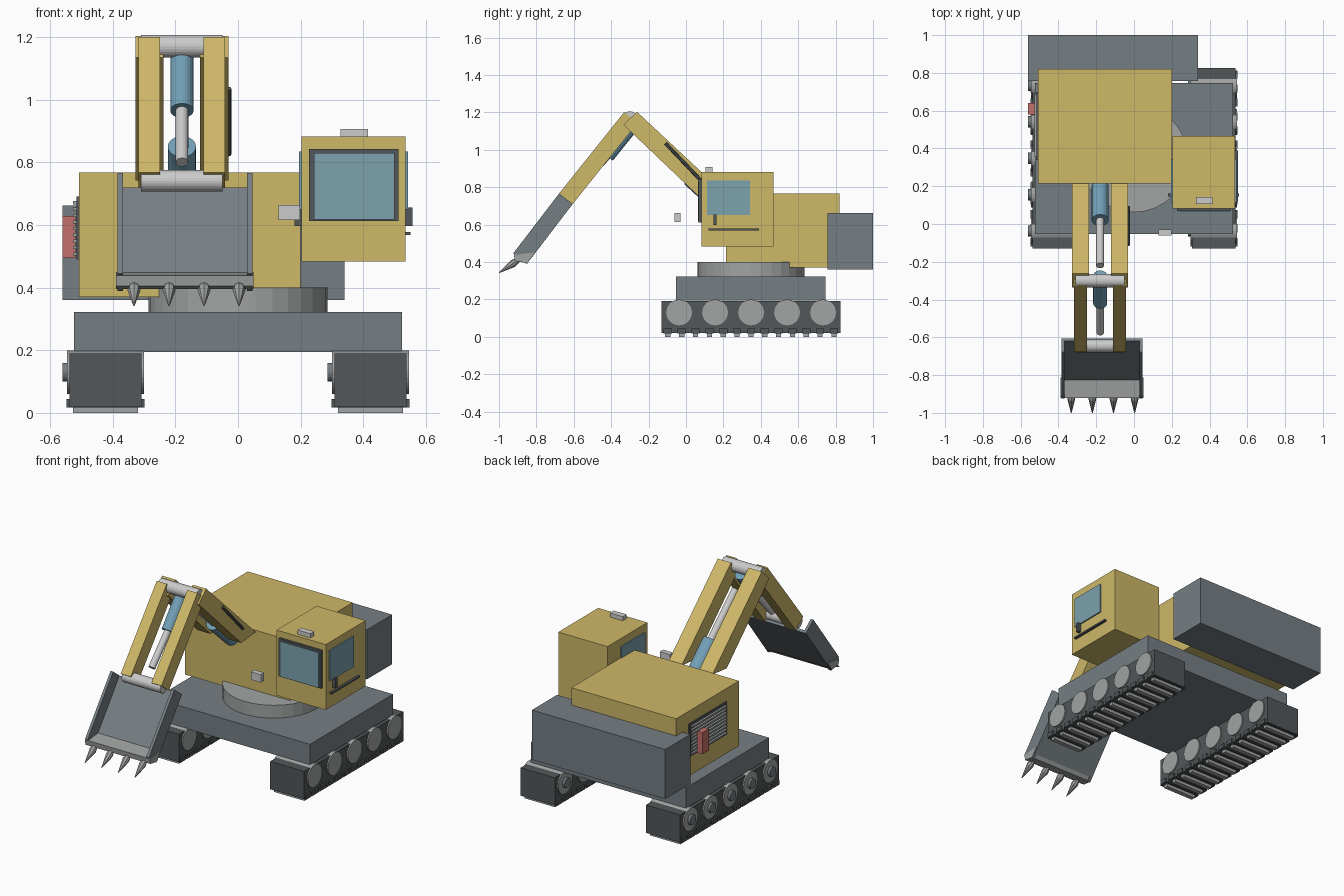
import bpy, bmesh, math
from mathutils import Vector

if "Cube" in bpy.data.objects:
    bpy.data.objects.remove(bpy.data.objects["Cube"])


def material(name, rgb):
    m = bpy.data.materials.new(name)
    m.diffuse_color = (*rgb, 1)
    m.use_nodes = True
    m.node_tree.nodes["Principled BSDF"].inputs["Base Color"].default_value = m.diffuse_color
    return m


YELLOW = material("yellow_paint", (0.62, 0.48, 0.14))
GREY = material("mid_grey", (0.18, 0.21, 0.23))
DARK = material("dark_rubber", (0.085, 0.095, 0.1))
STEEL = material("light_steel", (0.6, 0.6, 0.58))
DISC = material("disc_grey", (0.36, 0.37, 0.37))
GLASS = material("glass_blue", (0.2, 0.36, 0.42))
BLUE = material("cylinder_blue", (0.17, 0.35, 0.47))
RED = material("red_paint", (0.55, 0.16, 0.14))


def finish(bm, name, mat, smooth=False):
    bmesh.ops.recalc_face_normals(bm, faces=bm.faces)
    me = bpy.data.meshes.new(name)
    bm.to_mesh(me)
    bm.free()
    me.materials.append(mat)
    ob = bpy.data.objects.new(name, me)
    bpy.context.scene.collection.objects.link(ob)
    return ob


def prism(name, profile, x0, x1, mat):
    """Extrude a (y, z) profile from x0 to x1."""
    bm = bmesh.new()
    a = [bm.verts.new((x0, y, z)) for y, z in profile]
    b = [bm.verts.new((x1, y, z)) for y, z in profile]
    bm.faces.new(a)
    bm.faces.new(b)
    n = len(profile)
    for i in range(n):
        j = (i + 1) % n
        bm.faces.new((a[i], a[j], b[j], b[i]))
    return finish(bm, name, mat)


def box(name, x, y, z, mat):
    return prism(name, [(y[0], z[0]), (y[1], z[0]), (y[1], z[1]), (y[0], z[1])], x[0], x[1], mat)


def rod(name, p, q, r, mat, r2=None, sides=24):
    """Cylinder or cone from p to q."""
    p, q = Vector(p), Vector(q)
    bm = bmesh.new()
    bmesh.ops.create_cone(bm, cap_ends=True, segments=sides, radius1=r,
                          radius2=r if r2 is None else r2, depth=(q - p).length)
    rot = Vector((0, 0, 1)).rotation_difference(q - p)
    for v in bm.verts:
        v.co = rot @ v.co + (p + q) / 2
    return finish(bm, name, mat)


def bar(p, q, lo, hi):
    """Profile following p-q, offset lo..hi along the upward normal."""
    p, q = Vector(p), Vector(q)
    d = (q - p).normalized()
    n = Vector((d.y, -d.x))
    return [tuple(p + n * lo), tuple(q + n * lo), tuple(q + n * hi), tuple(p + n * hi)]


# Tracks: belt, road wheels, hubs on the left faces, pads and grousers
for side, cx in (("left", -0.423), ("right", 0.423)):
    box(f"{side}_track", (cx - 0.115, cx + 0.115), (-0.13, 0.825), (0.02, 0.19), DARK)
    for i in range(5):
        y = -0.037 + 0.1925 * i
        rod(f"{side}_wheel_{i}", (cx - 0.123, y, 0.13), (cx + 0.123, y, 0.13), 0.069, DISC)
        rod(f"{side}_hub_{i}", (cx - 0.138, y, 0.13), (cx - 0.12, y, 0.13), 0.03, GREY)
    for i in range(13):
        y = -0.097 + 0.074 * i
        box(f"{side}_pad_{i}", (cx - 0.125, cx + 0.125), (y - 0.022, y + 0.022), (0.018, 0.045), DARK)
        box(f"{side}_grouser_{i}", (cx - 0.103, cx + 0.103), (y - 0.014, y + 0.014), (0, 0.02), DISC)

# Undercarriage and slew ring
box("undercarriage", (-0.523, 0.523), (-0.053, 0.747), (0.195, 0.322), GREY)
rod("slew_ring", (0, 0.348, 0.32), (0, 0.348, 0.4), 0.286, DISC, sides=32)

# Upper body and counterweight
box("body", (-0.508, 0.2), (0.215, 0.82), (0.37, 0.767), YELLOW)
box("counterweight", (-0.56, 0.34), (0.757, 1.0), (0.36, 0.662), GREY)

# Side grille and red box
box("grille_panel", (-0.515, -0.5), (0.34, 0.7), (0.49, 0.69), DARK)
for i in range(9):
    z = 0.507 + 0.0205 * i
    box(f"grille_slat_{i}", (-0.527, -0.51), (0.355, 0.685), (z - 0.005, z + 0.005), DISC)
box("red_extinguisher", (-0.56, -0.518), (0.58, 0.64), (0.495, 0.628), RED)

# Cab with windows, handles, lamp and mirror
box("cab", (0.203, 0.535), (0.082, 0.467), (0.483, 0.882), YELLOW)
box("front_window_frame", (0.227, 0.513), (0.068, 0.09), (0.612, 0.843), DARK)
box("front_window", (0.243, 0.499), (0.063, 0.08), (0.617, 0.83), GLASS)
for side, s in (("left", -1), ("right", 1)):
    def xs(a, b):
        return (0.369 + s * a, 0.369 + s * b)
    box(f"{side}_window", xs(0.16, 0.174), (0.113, 0.342), (0.65, 0.835), GLASS)
    box(f"{side}_handle", xs(0.165, 0.188), (0.146, 0.162), (0.597, 0.655), DARK)
box("door_rail", (0.53, 0.55), (0.12, 0.39), (0.568, 0.578), DARK)
box("roof_lamp", (0.327, 0.415), (0.105, 0.142), (0.88, 0.907), STEEL)
box("mirror", (0.13, 0.198), (-0.062, -0.03), (0.615, 0.663), STEEL)

# Boom plates and stick plates
boom = [(-0.262, 1.203), (0.215, 0.757), (0.077, 0.742), (-0.335, 1.134)]
ELBOW, WRIST, TIP = (-0.295, 1.172), (-0.642, 0.738), (-0.888, 0.417)
for i, cx in enumerate((-0.283, -0.076)):
    prism(f"boom_plate_{i}", boom, cx - 0.045, cx + 0.045, YELLOW)
    prism(f"stick_plate_{i}", bar(ELBOW, WRIST, -0.046, 0.046), cx - 0.034, cx + 0.034, YELLOW)
rod("elbow_pin", (-0.31, -0.3, 1.17), (-0.05, -0.3, 1.17), 0.036, STEEL)
rod("wrist_pin", (-0.31, -0.645, 0.741), (-0.05, -0.645, 0.741), 0.034, STEEL)
rod("boom_hose", (-0.03, -0.11, 1.035), (-0.03, 0.09, 0.825), 0.009, DARK, sides=8)

# Hydraulic cylinders
CX = -0.179
rod("boom_cylinder", (CX, 0.2, 0.685), (CX, 0.02, 0.85), 0.045, BLUE)
rod("boom_piston", (CX, 0.03, 0.841), (CX, -0.22, 1.07), 0.021, STEEL)
rod("stick_cylinder", (CX, -0.275, 1.145), (CX, -0.42, 0.965), 0.037, BLUE)
rod("stick_piston", (CX, -0.41, 0.977), (CX, -0.575, 0.8), 0.02, STEEL)

# Bucket: back plate, side plates, lip and teeth. Positive offset is the rear or front by line direction
back = bar(WRIST, (-0.87, 0.44), -0.046, -0.03)
front = bar(WRIST, (-0.87, 0.44), 0.03, 0.046)
if sum(p[0] for p in front) > sum(p[0] for p in back):
    back = front
prism("bucket_back", back, -0.368, 0.03, GREY)
for i, x in enumerate((-0.385, 0.028)):
    prism(f"bucket_side_{i}", bar(WRIST, TIP, -0.046, 0.046), x, x + 0.018, GREY)
prism("bucket_lip", [(-0.812, 0.45), (-0.92, 0.438), (-0.915, 0.405), (-0.852, 0.395)], -0.389, 0.05, DISC)
for i in range(4):
    x = -0.332 + 0.1117 * i
    rod(f"tooth_base_{i}", (x, -0.895, 0.412), (x, -0.925, 0.392), 0.012, DISC, 0.021, 8)
    rod(f"tooth_{i}", (x, -0.925, 0.392), (x, -1.0, 0.342), 0.021, DISC, 0.002, 8)
